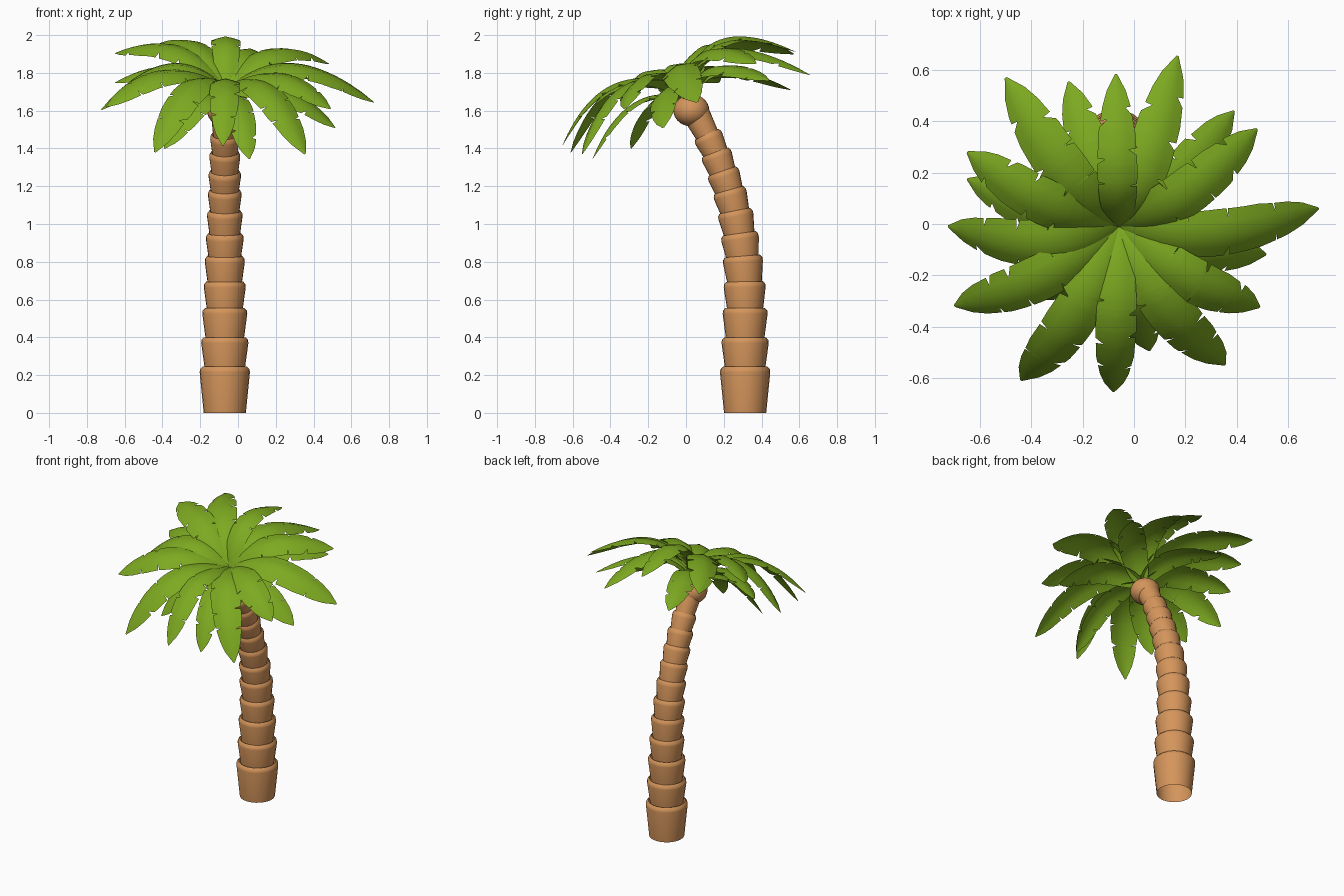
import bpy, bmesh, math, random
from mathutils import Vector

if "Cube" in bpy.data.objects:
    bpy.data.objects.remove(bpy.data.objects["Cube"])

random.seed(4)

def material(name, rgb):
    m = bpy.data.materials.new(name)
    m.diffuse_color = (*rgb, 1)
    m.use_nodes = True
    m.node_tree.nodes["Principled BSDF"].inputs["Base Color"].default_value = m.diffuse_color
    return m

BARK = material("bark brown", (0.66, 0.30, 0.105))
LEAF = material("leaf green", (0.205, 0.40, 0.015))

def finish(bm, name, mat, angle):
    me = bpy.data.meshes.new(name)
    bm.to_mesh(me)
    bm.free()
    ob = bpy.data.objects.new(name, me)
    bpy.context.collection.objects.link(ob)
    me.materials.append(mat)
    bpy.ops.object.select_all(action='DESELECT')
    ob.select_set(True)
    bpy.context.view_layer.objects.active = ob
    bpy.ops.object.shade_smooth_by_angle(angle=math.radians(angle))
    return ob

# Trunk: stacked flaring rings along a leaning path (y, z, lip radius)
CX, SIDES = -0.07, 24
path = [(0.313, 0.0, 0), (0.313, 0.245, 0.133), (0.313, 0.40, 0.125),
        (0.313, 0.555, 0.119), (0.310, 0.695, 0.111), (0.299, 0.83, 0.106),
        (0.282, 0.95, 0.100), (0.258, 1.07, 0.094), (0.227, 1.18, 0.089),
        (0.192, 1.28, 0.086), (0.155, 1.38, 0.082), (0.110, 1.475, 0.077),
        (0.045, 1.60, 0.072)]

def trunk_ring(i):
    a, b = (Vector((CX, p[0], p[1])) for p in path[i:i + 2])
    r = path[i + 1][2]
    axis = (b - a).normalized()
    length = (b - a).length
    side = axis.cross(Vector((1, 0, 0))).normalized()
    start = 0 if i == 0 else -0.02
    profile = [(start, r * 0.84), (length - 0.03, r), (length - 0.014, r * 0.985),
               (length, r * 0.88)]
    bm = bmesh.new()
    rings = []
    for h, rad in profile:
        rings.append([bm.verts.new(a + axis * h + rad * (
            math.cos(t) * Vector((1, 0, 0)) + math.sin(t) * side))
            for t in (2 * math.pi * k / SIDES for k in range(SIDES))])
    for lo, hi in zip(rings, rings[1:]):
        for k in range(SIDES):
            n = (k + 1) % SIDES
            bm.faces.new((lo[k], hi[k], hi[n], lo[n]))
    bm.normal_update()
    mid = (a + b) / 2
    if sum(f.normal.dot(f.calc_center_median() - mid) for f in bm.faces) < 0:
        bmesh.ops.reverse_faces(bm, faces=bm.faces)
    finish(bm, f"trunk_ring_{i + 1}", BARK, 40)

for i in range(len(path) - 1):
    trunk_ring(i)

# Round knob under the crown
bm = bmesh.new()
bmesh.ops.create_uvsphere(bm, u_segments=24, v_segments=14, radius=0.095)
bmesh.ops.scale(bm, verts=bm.verts, vec=(1, 1, 0.9))
bmesh.ops.translate(bm, verts=bm.verts, vec=(CX, 0.028, 1.602))
finish(bm, "crown_knob", BARK, 60)

# Leaves: arched, ridged blades with notched edges, in an upper and a lower whorl
UPPER = Vector((-0.06, 0.0, 1.695))
LOWER = Vector((-0.06, 0.01, 1.655))
AXIS = Vector((0, -0.42, 0.9)).normalized()
WIDTH = [(0, 0.028), (0.15, 0.064), (0.35, 0.078), (0.55, 0.083), (0.75, 0.076),
         (0.88, 0.057), (0.96, 0.032), (1, 0.004)]

def half_width(t):
    for (t0, w0), (t1, w1) in zip(WIDTH, WIDTH[1:]):
        if t <= t1:
            return w0 + (w1 - w0) * (t - t0) / (t1 - t0)
    return WIDTH[-1][1]

def leaf(name, base, tip, lift, wide):
    tip = Vector(tip)
    chord = tip - base
    root = base - 0.03 * chord
    # control point nearer the root: steep start, long droop
    ctrl = root + (tip - root) * 0.44 + AXIS * chord.length * lift
    side = chord.cross(AXIS).normalized()
    bm = bmesh.new()
    # notch positions, different on each edge
    cuts = {s: [c + random.uniform(-0.05, 0.05) for c in (0.42, 0.64, 0.83)]
            for s in (-1, 1)}
    extra = [c + d for s in cuts for c in cuts[s] for d in (-0.03, 0, 0.006)]
    rows = []
    for t in sorted(set([k / 16 for k in range(17)] + extra)):
        p = root * (1 - t) ** 2 + ctrl * 2 * t * (1 - t) + tip * t * t
        tan = ((ctrl - root) * (1 - t) + (tip - ctrl) * t).normalized()
        up = side.cross(tan).normalized()
        row = [bm.verts.new(p)]
        for s in (-1, 1):
            w = half_width(t) * wide
            for f in (0.55, 1.0):
                wf = w * f
                if f == 1.0 and any(abs(t - c) < 1e-6 for c in cuts[s]):
                    wf = w * 0.62
                row.append(bm.verts.new(p + side * s * wf - up * (0.2 * wf + 1.2 * wf * wf)))
        rows.append(row)
    for a, b in zip(rows, rows[1:]):
        for i, j in ((2, 1), (1, 0), (0, 3), (3, 4)):
            bm.faces.new((a[i], a[j], b[j], b[i]))
    bmesh.ops.recalc_face_normals(bm, faces=bm.faces)
    if sum(f.normal.dot(AXIS) for f in bm.faces) < 0:
        bmesh.ops.reverse_faces(bm, faces=bm.faces)
    finish(bm, name, LEAF, 50)

# Leaf tips, how strongly each blade arches, width factor
upper = [
    ((0.72, 0.06, 1.645), 0.47, 1.22), ((0.48, 0.37, 1.85), 0.49, 1.18),
    ((0.17, 0.655, 1.79), 0.59, 1.12), ((-0.07, 0.585, 1.91), 0.65, 0.95),
    ((-0.50, 0.57, 1.90), 0.50, 1.22), ((-0.65, 0.28, 1.905), 0.44, 1.18),
    ((-0.725, -0.01, 1.605), 0.60, 1.22), ((-0.70, -0.32, 1.62), 0.45, 1.18),
    ((-0.44, -0.61, 1.38), 0.53, 1.18), ((-0.08, -0.655, 1.415), 0.54, 0.97),
    ((0.355, -0.55, 1.37), 0.53, 1.18), ((0.49, -0.325, 1.61), 0.46, 1.18),
]
lower = [
    ((0.39, 0.44, 1.76), 0.45, 1.1), ((-0.255, 0.555, 1.71), 0.50, 1.05),
    ((-0.65, 0.175, 1.75), 0.44, 1.1), ((-0.39, -0.29, 1.40), 0.47, 1.05),
    ((0.06, -0.495, 1.345), 0.46, 0.97), ((0.515, -0.12, 1.51), 0.46, 1.1),
]
for whorl, base, tips in (("upper", UPPER, upper), ("lower", LOWER, lower)):
    for n, (tip, lift, wide) in enumerate(tips, 1):
        leaf(f"{whorl}_leaf_{n}", base, tip, lift, wide)
